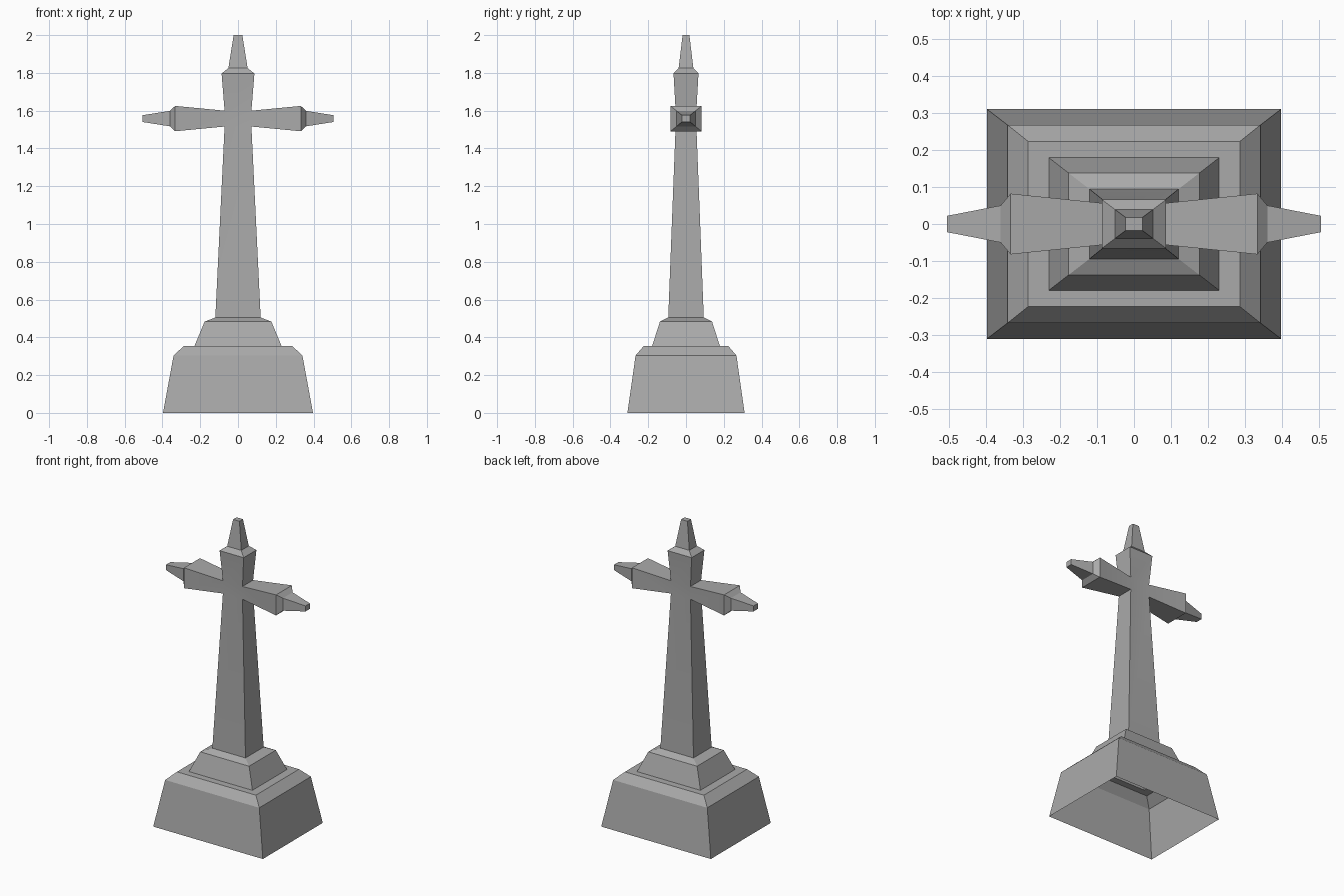
import bpy
import bmesh
import math
from mathutils import Vector

cube = bpy.data.objects.get("Cube")
if cube:
    bpy.data.objects.remove(cube, do_unlink=True)

# One plain stone colour
stone = bpy.data.materials.new("grey stone")
stone.use_nodes = True
colour = (0.4, 0.4, 0.4, 1)
stone.diffuse_color = colour
stone.node_tree.nodes["Principled BSDF"].inputs["Base Color"].default_value = colour

CORNERS = [(-1, -1), (1, -1), (1, 1), (-1, 1)]
ARM_Z = 1.558


def upright(half_x, half_y, z):
    return [Vector((half_x * a, half_y * b, z)) for a, b in CORNERS]


def sideways(side):
    def ring(half_y, half_z, x):
        return [Vector((side * x, half_y * a, ARM_Z + half_z * b)) for a, b in CORNERS]
    return ring


def loft(bm, ring, sections, cap=False):
    """Skin rectangular sections, optionally closing the last one."""
    loops = [[bm.verts.new(p) for p in ring(*s)] for s in sections]
    for low, high in zip(loops, loops[1:]):
        for i in range(4):
            j = (i + 1) % 4
            bm.faces.new((low[i], low[j], high[j], high[i]))
    if cap:
        bm.faces.new(loops[-1])


def finish(name, bm):
    bmesh.ops.remove_doubles(bm, verts=bm.verts, dist=0.0005)
    bmesh.ops.recalc_face_normals(bm, faces=bm.faces)
    mesh = bpy.data.meshes.new(name)
    bm.to_mesh(mesh)
    bm.free()
    mesh.materials.append(stone)
    obj = bpy.data.objects.new(name, mesh)
    bpy.context.collection.objects.link(obj)
    bpy.ops.object.select_all(action="DESELECT")
    obj.select_set(True)
    bpy.context.view_layer.objects.active = obj
    bpy.ops.object.shade_smooth_by_angle(angle=math.radians(30))


# Hollow pedestal, open underneath, with a bevelled rim and ledge
bm = bmesh.new()
loft(bm, upright, [(0.397, 0.31, 0), (0.341, 0.267, 0.304),
                   (0.286, 0.223, 0.355), (0.23, 0.179, 0.355)])
finish("pedestal", bm)

# Stepped plinth
bm = bmesh.new()
loft(bm, upright, [(0.23, 0.179, 0.355), (0.177, 0.138, 0.483), (0.12, 0.094, 0.505)])
finish("plinth", bm)

# Cross: shaft, pointed head and two pointed arms meeting at an open crossing
bm = bmesh.new()
cross_x, cross_y, cross_half = 0.071, 0.055, 0.042
loft(bm, upright, [(0.12, 0.094, 0.505), (cross_x, cross_y, ARM_Z - cross_half)])
loft(bm, upright, [(cross_x, cross_y, ARM_Z + cross_half), (0.087, 0.066, 1.797),
                   (0.051, 0.039, 1.825), (0.023, 0.018, 2.0)], cap=True)
for side in (-1, 1):
    loft(bm, sideways(side), [(cross_y, cross_half, cross_x), (0.082, 0.067, 0.333),
                              (0.05, 0.041, 0.36), (0.022, 0.018, 0.505)], cap=True)
    # Front and back faces of the crossing
    bm.faces.new([bm.verts.new((cross_x * a, cross_y * side, ARM_Z + cross_half * b))
                  for a, b in CORNERS])
finish("cross", bm)
